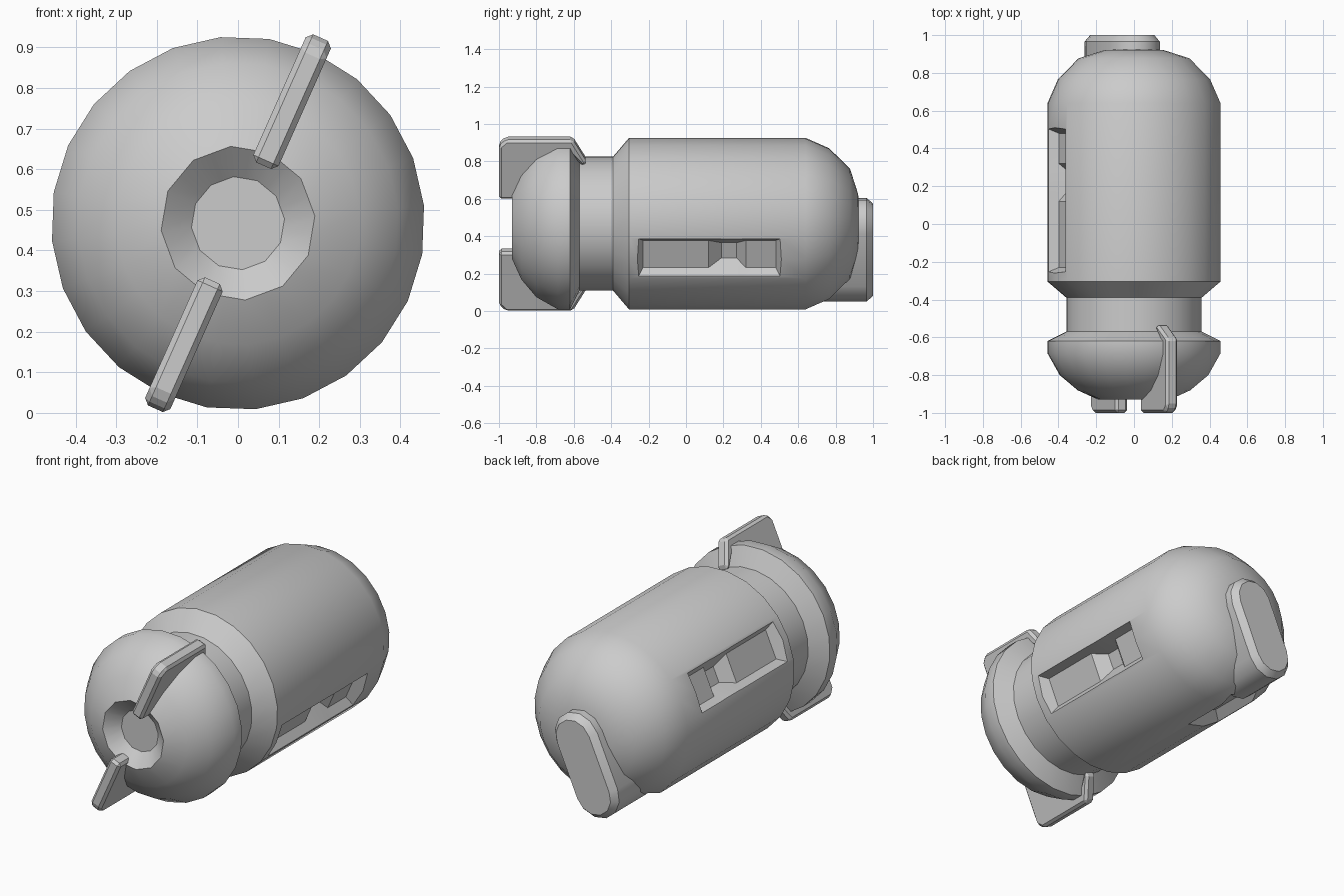
import bpy, bmesh
from math import cos, sin, pi, radians

if "Cube" in bpy.data.objects:
    bpy.data.objects.remove(bpy.data.objects["Cube"])

CZ = 0.467          # height of the long axis
TILT = 66           # roll of fins, slots and tail pad about the axis
SIDES = 24


def place(y, d, s, angle):
    """Point at y, distance d along a radial direction, s sideways."""
    a = radians(angle)
    return (d * cos(a) - s * sin(a), y, CZ + d * sin(a) + s * cos(a))


def loft(name, rings, angle=35):
    """Join equal-sized rings of points and close both ends."""
    bm = bmesh.new()
    loops = [[bm.verts.new(p) for p in ring] for ring in rings]
    n = len(loops[0])
    for a, b in zip(loops, loops[1:]):
        for i in range(n):
            j = (i + 1) % n
            bm.faces.new((a[i], a[j], b[j], b[i]))
    bm.faces.new(loops[0])
    bm.faces.new(loops[-1])
    bmesh.ops.recalc_face_normals(bm, faces=bm.faces)
    me = bpy.data.meshes.new(name)
    bm.to_mesh(me)
    bm.free()
    ob = bpy.data.objects.new(name, me)
    bpy.context.collection.objects.link(ob)
    return ob


def activate(ob):
    bpy.ops.object.select_all(action='DESELECT')
    ob.select_set(True)
    bpy.context.view_layer.objects.active = ob


def smooth(ob, angle=32):
    activate(ob)
    bpy.ops.object.shade_smooth_by_angle(angle=radians(angle))


def ring(y, r, coarse=False):
    """Circle about the axis; coarse rings are 12-sided with mid-edge points."""
    pts = []
    for i in range(SIDES):
        k = r * cos(pi / 12) if coarse and i % 2 else r
        pts.append(place(y, k, 0, 5.4 + i * 360 / SIDES))
    return pts


# Head: recessed nozzle, dome and rear chamfer
nozzle = [(-0.87, 0.115), (-0.93, 0.19)]
dome = [(-0.88, 0.30), (-0.80, 0.395), (-0.685, 0.46), (-0.62, 0.46), (-0.57, 0.36), (-0.5, 0.36)]
head = loft("head", [ring(y, r, True) for y, r in nozzle] + [ring(y, r) for y, r in dome])
smooth(head)

# Body: neck, flare, barrel and rear dome
profile = [(-0.5, 0.36), (-0.39, 0.36), (-0.305, 0.46), (0.64, 0.46),
           (0.765, 0.405), (0.877, 0.295), (0.92, 0.16), (0.93, 0.06)]
body = loft("body", [ring(y, r) for y, r in profile])


def pocket(angle, stations):
    """Cut a tapered pocket; stations are (y at rim, y at floor, floor distance, floor half width)."""
    rings = []
    for yt, yf, d, w in stations:
        rings.append([place(yt, 0.50, -0.145, angle), place(yf, d, -w, angle),
                      place(yf, d, w, angle), place(yt, 0.50, 0.145, angle)])
    cutter = loft("pocket_cutter", rings)
    cutter.hide_render = True
    mod = body.modifiers.new("pocket", 'BOOLEAN')
    mod.operation = 'DIFFERENCE'
    mod.solver = 'EXACT'
    mod.object = cutter
    activate(body)
    bpy.ops.object.modifier_apply(modifier=mod.name)
    bpy.data.objects.remove(cutter, do_unlink=True)


# Waisted side slots on both flanks
slot = [(-0.28, -0.23, 0.40, 0.08), (0.12, 0.12, 0.40, 0.08), (0.19, 0.19, 0.35, 0.044),
        (0.27, 0.27, 0.35, 0.044), (0.32, 0.32, 0.40, 0.08), (0.53, 0.48, 0.40, 0.08)]
for a in (TILT - 90, TILT + 90):
    pocket(a, slot)
# Short recess in front of the tail pad
pocket(TILT + 180, [(0.32, 0.40, 0.39, 0.08), (0.72, 0.70, 0.39, 0.08)])
smooth(body)


# Fins hooking over the head, one each side of the nozzle
outline = [(-1, 0.155), (-1, 0.465), (-0.965, 0.50), (-0.605, 0.50), (-0.53, 0.37),
           (-0.55, 0.345), (-0.60, 0.40), (-0.70, 0.30), (-0.86, 0.155)]
for name, a in (("upper_fin", TILT), ("lower_fin", TILT + 180)):
    fin = loft(name, [[place(y, d, s, a) for y, d in outline] for s in (-0.034, 0.034)])
    bev = fin.modifiers.new("chamfer", 'BEVEL')
    bev.width = 0.014
    bev.segments = 1


# Tail pad: chamfered rounded bar
def stadium(y, r):
    pts = []
    for centre, start in ((0, -90), (-0.306, 90)):
        for i in range(7):
            t = radians(start + i * 30)
            pts.append(place(y, centre + r * cos(t), r * sin(t), TILT))
    return pts


pad = loft("tail_pad", [stadium(0.69, 0.138), stadium(0.965, 0.138), stadium(1.0, 0.108)])
smooth(pad)
